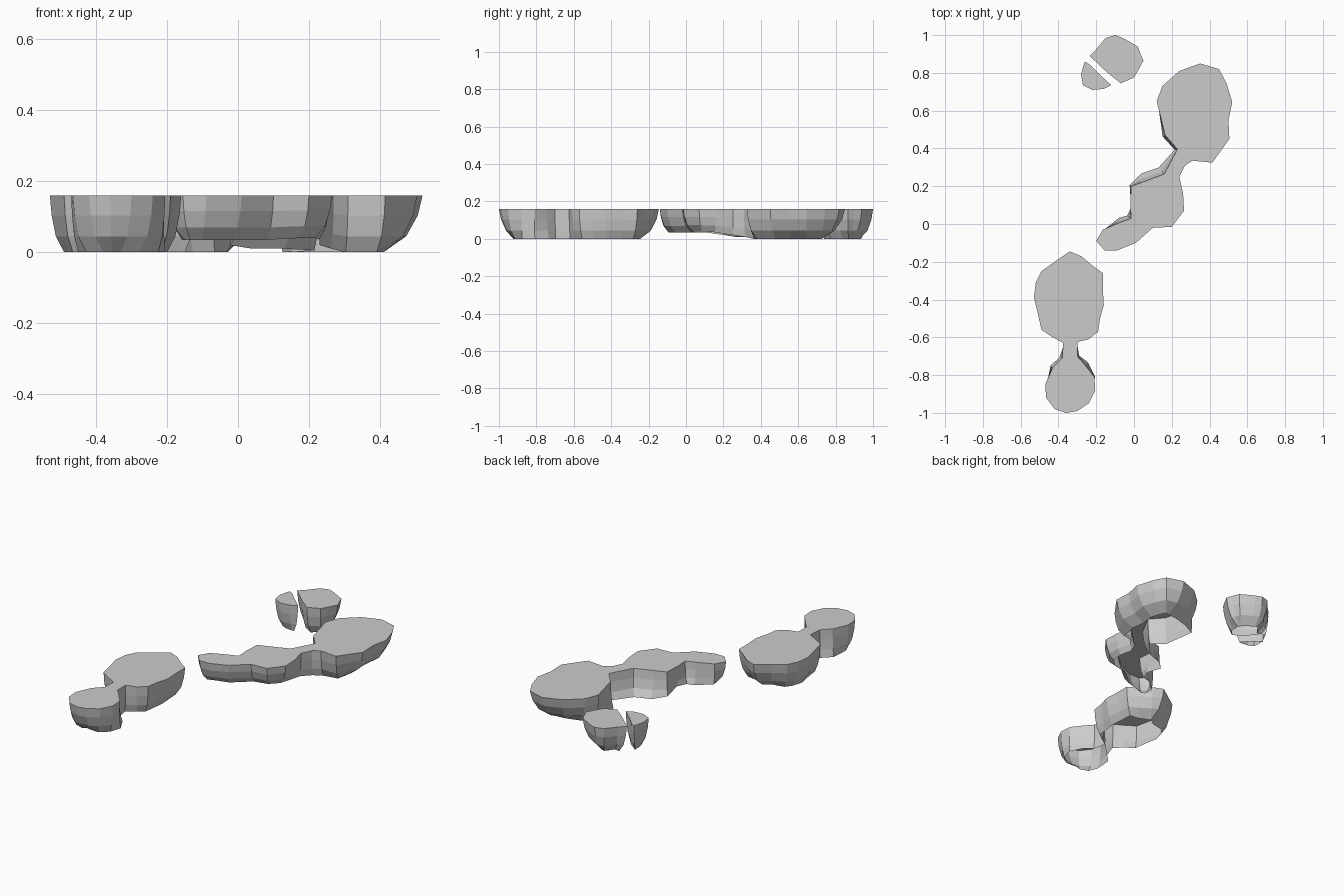
import bpy
from mathutils import Vector

TOP = 0.16
# wall profile: (share of the height dropped, share of the inset reached)
PROFILE = [(0, 0), (0.35, 0.12), (0.72, 0.42), (1, 1)]


def island(name, outline):
    """Flat top with tapering faceted walls, open underneath.
    outline: clockwise (x, y, inset at the foot, optional foot height)."""
    n = len(outline)
    pts = [Vector(p[:2]) for p in outline]
    verts, faces = [], []
    for drop, share in PROFILE:
        for i, p in enumerate(outline):
            a = (pts[i] - pts[i - 1]).normalized()
            b = (pts[(i + 1) % n] - pts[i]).normalized()
            d = (a + b).normalized()
            inward = Vector((d.y, -d.x))
            foot = p[3] if len(p) > 3 else 0.0
            q = pts[i] + inward * p[2] * share
            verts.append((q.x, q.y, TOP - (TOP - foot) * drop))
    faces.append(list(range(n))[::-1])
    for r in range(len(PROFILE) - 1):
        for i in range(n):
            j = (i + 1) % n
            faces.append((r * n + i, r * n + j, (r + 1) * n + j, (r + 1) * n + i))
    mesh = bpy.data.meshes.new(name)
    mesh.from_pydata(verts, [], faces)
    mesh.update()
    ob = bpy.data.objects.new(name, mesh)
    bpy.context.collection.objects.link(ob)
    return ob


# Front island: large lobe, narrow neck, small lobe
island("front_island", [
    (-.34, -.145, .10), (-.28, -.17, .09), (-.22, -.22, .07), (-.165, -.26, .05),
    (-.165, -.34, .04), (-.16, -.43, .04), (-.18, -.50, .03), (-.19, -.57, .03),
    (-.24, -.61, .03), (-.30, -.625, .01), (-.30, -.70, -.01), (-.26, -.745, -.02),
    (-.21, -.81, -.005), (-.205, -.88, .02), (-.24, -.95, .05), (-.30, -.99, .08),
    (-.36, -1.0, .09), (-.42, -.98, .07), (-.465, -.92, .04), (-.47, -.85, .02),
    (-.43, -.76, -.015), (-.38, -.71, -.015), (-.375, -.63, .01), (-.43, -.60, .03),
    (-.49, -.56, .03), (-.51, -.47, .035), (-.53, -.39, .04), (-.52, -.31, .05),
    (-.49, -.25, .06), (-.42, -.20, .09),
])

# Middle island: long tail, middle lobe, neck and large back lobe
island("middle_island", [
    (.35, .85, .13, 0), (.45, .82, .12, 0), (.49, .745, .11, 0), (.52, .645, .11, 0),
    (.50, .55, .10, 0), (.505, .45, .10, 0), (.415, .325, .06, 0), (.31, .335, .03, 0),
    (.27, .31, .01, .01), (.24, .25, .01, .02), (.26, .16, .03, .035), (.265, .07, .05, .04),
    (.20, -.015, .06, .04), (.10, -.02, .05, .035), (.01, -.10, .05, .035),
    (-.09, -.14, .06, .035), (-.155, -.14, .05, .035), (-.20, -.09, .05, .035),
    (-.165, -.03, .01, .035), (-.07, .01, -.025, .035), (-.015, .03, -.025, .035),
    (-.02, .10, .01, .035), (-.015, .20, -.01, .02), (.055, .225, -.045, .01),
    (.16, .265, -.045, .01), (.23, .395, -.015, .005), (.165, .47, -.015, 0),
    (.12, .65, .005, 0), (.15, .73, .07, 0), (.24, .81, .11, 0),
])

# Two split rocks at the back left
island("back_rock_large", [
    (-.10, 1.0, .07), (-.06, .985, .07), (.02, .94, .08), (.035, .90, .08),
    (.05, .865, .08), (.02, .81, .06), (0, .775, .05), (-.07, .745, .03),
    (-.14, .80, .02), (-.235, .89, .05), (-.20, .925, .06), (-.15, .985, .06),
])
island("back_rock_small", [
    (-.26, .86, .04), (-.235, .845, .02), (-.18, .79, .01), (-.12, .735, .03),
    (-.16, .715, .025), (-.22, .71, .035), (-.27, .735, .04), (-.28, .79, .035),
    (-.27, .83, .03),
])
